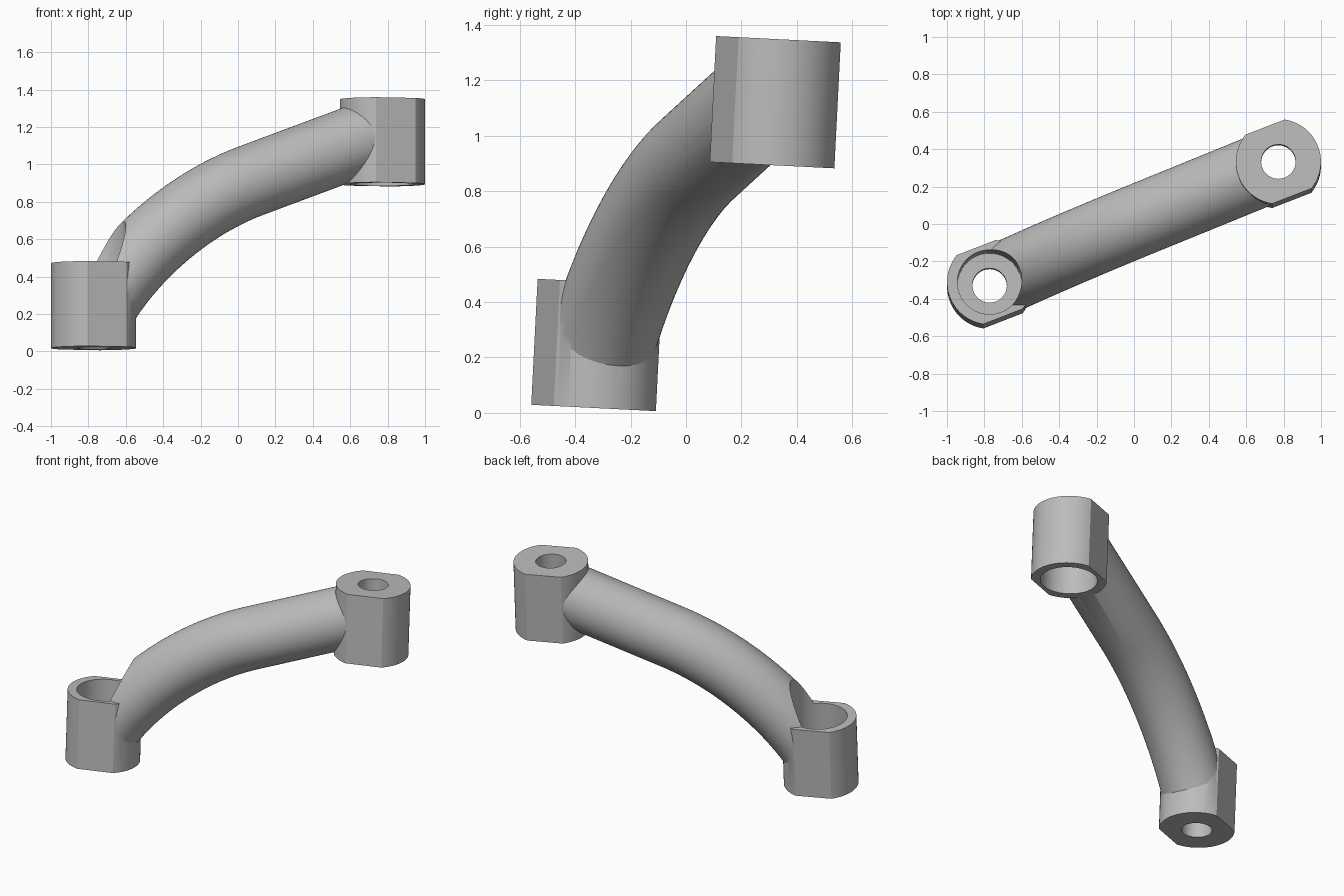
import bpy, bmesh, math
from mathutils import Matrix, Vector
from mathutils.geometry import interpolate_bezier

cube = bpy.data.objects.get("Cube")
if cube:
    bpy.data.objects.remove(cube, do_unlink=True)

# Main dimensions, in a frame where the arm lies in the XZ plane
REACH, RISE = 0.828, 0.4537          # boss centres are at +/- these
BOSS_R, FLAT, BOSS_H = 0.2275, 0.198, 0.455
BORE_R, HOLE_R, FLOOR = 0.172, 0.092, 0.10
ARM_R = 0.194

metal = bpy.data.materials.new("plain grey")
metal.use_nodes = True
grey = (0.5, 0.5, 0.5, 1)
metal.diffuse_color = grey
metal.node_tree.nodes["Principled BSDF"].inputs["Base Color"].default_value = grey


def loft(name, rings):
    """Closed solid skinned through equal-sized rings of points."""
    bm = bmesh.new()
    loops = [[bm.verts.new(p) for p in ring] for ring in rings]
    n = len(loops[0])
    for a, b in zip(loops, loops[1:]):
        for i in range(n):
            j = (i + 1) % n
            bm.faces.new((a[i], a[j], b[j], b[i]))
    bm.faces.new(loops[0][::-1])
    bm.faces.new(loops[-1])
    bmesh.ops.recalc_face_normals(bm, faces=bm.faces[:])
    mesh = bpy.data.meshes.new(name)
    bm.to_mesh(mesh)
    bm.free()
    mesh.materials.append(metal)
    ob = bpy.data.objects.new(name, mesh)
    bpy.context.collection.objects.link(ob)
    return ob


def prism(name, outline, x, z0, z1):
    return loft(name, [[(x + px, py, z) for px, py in outline] for z in (z0, z1)])


def circle(r, n=64):
    return [(r * math.cos(math.tau * i / n), r * math.sin(math.tau * i / n)) for i in range(n)]


def combine(target, tool, operation):
    """Apply a boolean and discard the tool."""
    tool.hide_render = True
    mod = target.modifiers.new(operation, 'BOOLEAN')
    mod.object, mod.operation, mod.solver = tool, operation, 'EXACT'
    bpy.context.view_layer.objects.active = target
    bpy.ops.object.modifier_apply(modifier=mod.name)
    bpy.data.objects.remove(tool, do_unlink=True)


# Round boss outline with two flats parallel to the arm
corner = math.asin(FLAT / BOSS_R)
boss_outline = []
for start in (0, math.pi):
    for i in range(25):
        a = start - corner + 2 * corner * i / 24
        boss_outline.append((BOSS_R * math.cos(a), BOSS_R * math.sin(a)))

# Bent arm: a curved lower length followed by a straight upper length
path = interpolate_bezier(Vector((-0.762, 0, -0.417)), Vector((-0.56, 0, -0.128)),
                          Vector((-0.25, 0, 0.112)), Vector((0.073, 0, 0.231)), 24)
path.append(Vector((0.75, 0, 0.479)))
side = Vector((0, 1, 0))
rings = []
for i, p in enumerate(path):
    tangent = (path[min(i + 1, len(path) - 1)] - path[max(i - 1, 0)]).normalized()
    if i == len(path) - 2:
        tangent = (path[-1] - p).normalized()
    up = tangent.cross(side)
    rings.append([p + side * c + up * s for c, s in circle(ARM_R)])
body = loft("bent_link_arm", rings)

# Bosses, joined to the arm
for sign in (-1, 1):
    mid = sign * RISE
    boss = prism("boss", boss_outline, sign * REACH, mid - BOSS_H / 2, mid + BOSS_H / 2)
    combine(body, boss, 'UNION')

# Wide bores open inward, small bolt holes pass through the outer floors
for sign in (-1, 1):
    outer = sign * (RISE + BOSS_H / 2)
    floor = outer - sign * FLOOR
    far = floor - sign * 0.85
    bore = prism("bore_cutter", circle(BORE_R), sign * REACH, *sorted((floor, far)))
    combine(body, bore, 'DIFFERENCE')
    ends = sorted((outer + sign * 0.1, floor - sign * 0.1))
    hole = prism("hole_cutter", circle(HOLE_R, 48), sign * REACH, *ends)
    combine(body, hole, 'DIFFERENCE')

# Turn the link diagonally, lean it slightly back and stand it up
body.data.transform(Matrix.Translation((0, 0, 0.683))
                    @ Matrix.Rotation(math.radians(-2.9), 4, 'X')
                    @ Matrix.Rotation(math.radians(21.2), 4, 'Z'))
bpy.ops.object.select_all(action='DESELECT')
body.select_set(True)
bpy.context.view_layer.objects.active = body
bpy.ops.object.shade_smooth_by_angle(angle=math.radians(25))
